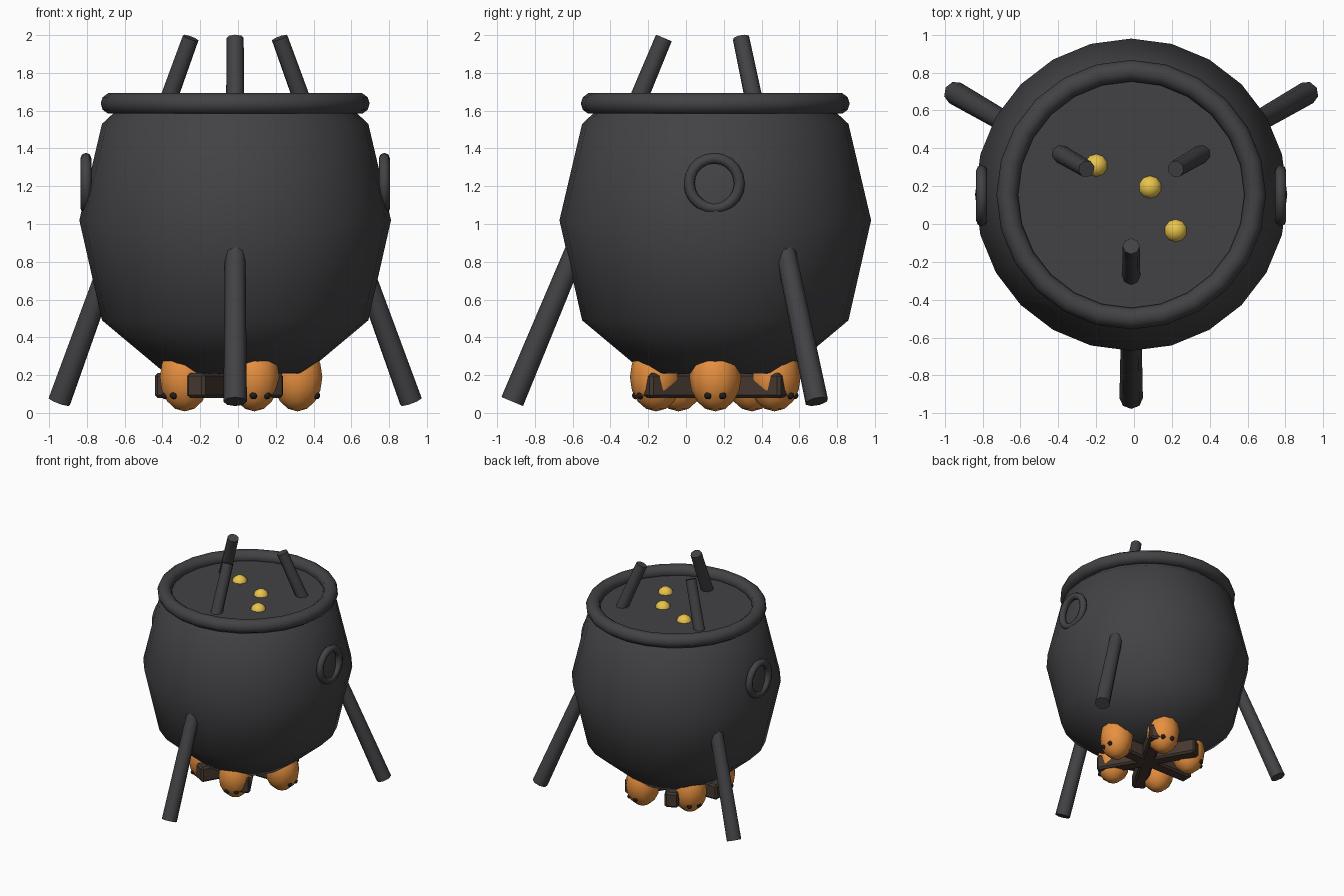
import bpy, bmesh, math
from mathutils import Vector, Matrix

if "Cube" in bpy.data.objects:
    bpy.data.objects.remove(bpy.data.objects["Cube"])

CX, CY = -0.015, 0.155   # axis of the pot


def material(name, rgb):
    m = bpy.data.materials.new(name)
    m.diffuse_color = (*rgb, 1)
    m.use_nodes = True
    m.node_tree.nodes["Principled BSDF"].inputs["Base Color"].default_value = m.diffuse_color
    return m


IRON = material("iron", (0.055, 0.055, 0.06))
ORANGE = material("orange", (0.80, 0.28, 0.05))
GOLD = material("gold", (0.82, 0.55, 0.07))
WOOD = material("wood", (0.06, 0.04, 0.03))
DARK = material("dark", (0.015, 0.012, 0.01))


def finish(name, mat, angle=60):
    ob = bpy.context.object
    ob.name = name
    ob.data.materials.append(mat)
    if angle:
        bpy.ops.object.shade_smooth_by_angle(angle=math.radians(angle))
    return ob


def around(radius, angle, z):
    return Vector((CX + radius * math.cos(angle), CY + radius * math.sin(angle), z))


def ball(name, loc, scale, mat, seg=10, rings=6, turn=0):
    bpy.ops.mesh.primitive_uv_sphere_add(segments=seg, ring_count=rings, radius=1,
                                         location=loc, rotation=(0, 0, turn))
    ob = finish(name, mat)
    ob.scale = scale
    return ob


def lathe(name, profile, mat, sides=24):
    bm = bmesh.new()
    vs = [bm.verts.new((r, 0, z)) for r, z in profile]
    es = [bm.edges.new(p) for p in zip(vs, vs[1:])]
    bmesh.ops.spin(bm, geom=vs + es, axis=(0, 0, 1), cent=(0, 0, 0),
                   angle=2 * math.pi, steps=sides)
    bmesh.ops.remove_doubles(bm, verts=bm.verts, dist=1e-4)
    bmesh.ops.recalc_face_normals(bm, faces=bm.faces)
    me = bpy.data.meshes.new(name)
    bm.to_mesh(me)
    bm.free()
    ob = bpy.data.objects.new(name, me)
    ob.location = (CX, CY, 0)
    bpy.context.collection.objects.link(ob)
    bpy.context.view_layer.objects.active = ob
    bpy.ops.object.select_all(action='DESELECT')
    ob.select_set(True)
    return finish(name, mat)


# pot body, closed on top by the brew surface
lathe("pot", [(0, 0.20), (0.37, 0.21), (0.705, 0.49), (0.825, 1.02),
              (0.705, 1.53), (0.63, 1.60), (0.62, 1.62), (0, 1.62)], IRON)

# thick rim
bpy.ops.mesh.primitive_torus_add(location=(CX, CY, 1.638), major_radius=0.655,
                                 minor_radius=0.057, major_segments=24, minor_segments=10)
finish("rim", IRON)

# ring handles on both sides
for side in (-1, 1):
    bpy.ops.mesh.primitive_torus_add(location=(CX + side * 0.79, CY - 0.005, 1.215),
                                     rotation=(0, math.pi / 2, 0), major_radius=0.133,
                                     minor_radius=0.029, major_segments=20, minor_segments=8)
    finish("handle", IRON)

# three tapered tripod poles that run through the pot
for deg in (30, 150, 270):
    a = math.radians(deg)
    low, high = around(1.075, a, 0.06), around(0.272, a, 1.985)
    axis = high - low
    bpy.ops.mesh.primitive_cone_add(vertices=8, radius1=0.062, radius2=0.045,
                                    depth=axis.length, location=(low + high) / 2,
                                    rotation=axis.to_track_quat('Z', 'Y').to_euler())
    finish("tripod_pole", IRON)

# bubbles on the brew
for x, y in ((-0.20, 0.31), (0.085, 0.195), (0.22, -0.035)):
    ball("bubble", (x, y, 1.605), (0.063,) * 3, GOLD, 10, 8)

# ring of five embers, each with two dark spots facing outward
for i in range(5):
    a = i * math.tau / 5
    c = around(0.33, a, 0.19)
    ball("ember", c, (0.138, 0.138, 0.182), ORANGE, 10, 8, a)
    for s in (-1, 1):
        off = Matrix.Rotation(a, 3, 'Z') @ Vector((0.100, s * 0.038, -0.098))
        ball("ember_spot", c + off, (0.02,) * 3, DARK, 8, 6)

# three crossed logs
for i in range(3):
    bpy.ops.mesh.primitive_cube_add(size=1, location=(CX, CY, 0.145),
                                    rotation=(0, 0, i * math.pi / 3))
    log = finish("log", WOOD, 0)
    log.scale = (0.85, 0.11, 0.13)
    bpy.ops.object.transform_apply(location=False, rotation=False, scale=True)
    bev = log.modifiers.new("bevel", 'BEVEL')
    bev.width, bev.segments = 0.015, 1
